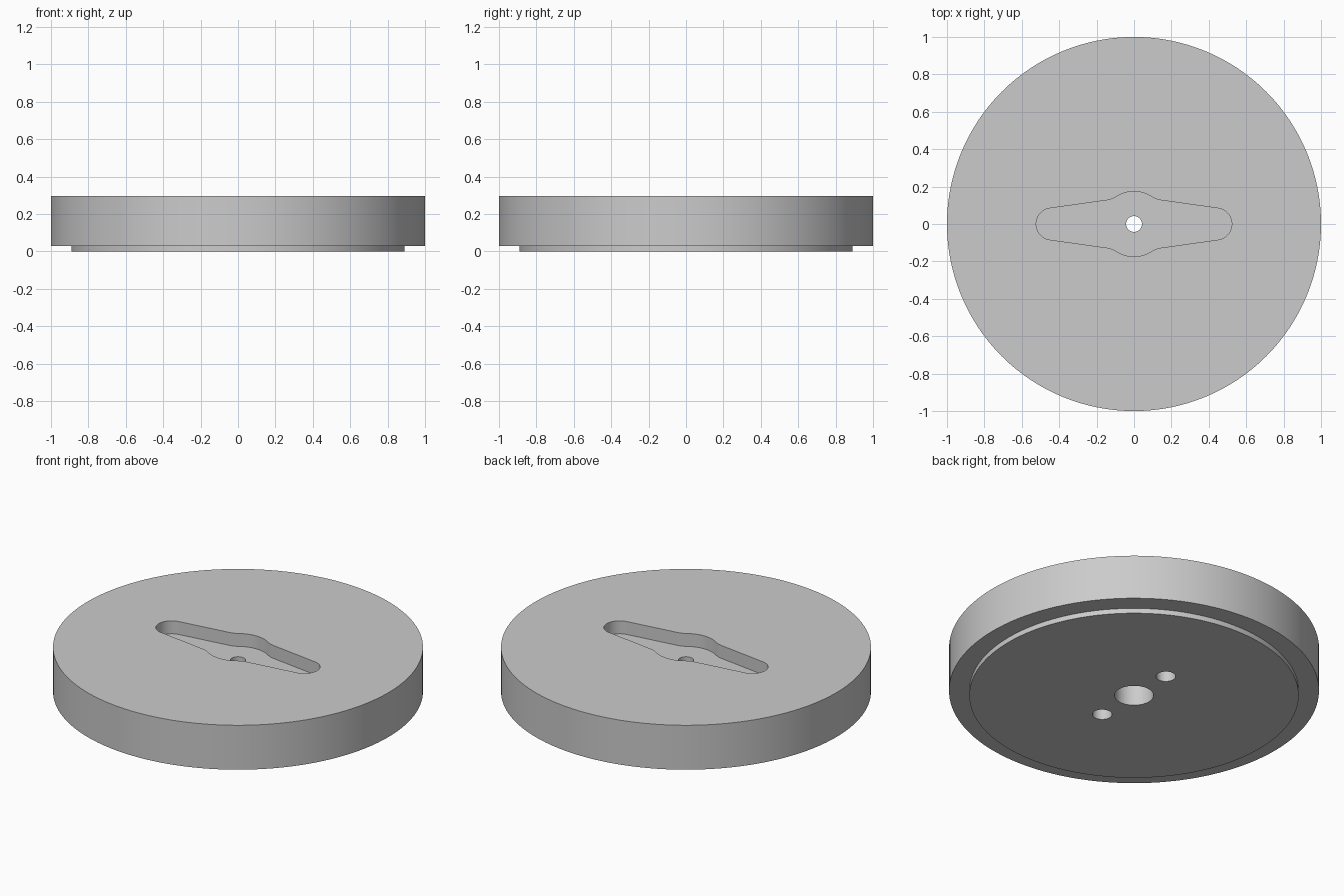
import bpy, bmesh
from math import sin, cos, pi, radians

if "Cube" in bpy.data.objects:
    bpy.data.objects.remove(bpy.data.objects["Cube"])

TOP, SLOT_FLOOR, HOLE_TOP = 0.295, 0.218, 0.14
SEGMENTS = 128

grey = bpy.data.materials.new("plain grey")
grey.use_nodes = True
grey.diffuse_color = (0.6, 0.6, 0.6, 1)
grey.node_tree.nodes["Principled BSDF"].inputs["Base Color"].default_value = (0.6, 0.6, 0.6, 1)


def make_object(name, bm):
    bmesh.ops.recalc_face_normals(bm, faces=bm.faces)
    mesh = bpy.data.meshes.new(name)
    bm.to_mesh(mesh)
    bm.free()
    mesh.materials.append(grey)
    obj = bpy.data.objects.new(name, mesh)
    bpy.context.collection.objects.link(obj)
    return obj


def lathe(name, profile):
    """Spin a closed (radius, z) profile around the z axis."""
    bm = bmesh.new()
    rings = []
    for i in range(SEGMENTS):
        a = 2 * pi * i / SEGMENTS
        rings.append([bm.verts.new((r * cos(a), r * sin(a), z)) for r, z in profile])
    n = len(profile)
    for i in range(SEGMENTS):
        here, there = rings[i], rings[(i + 1) % SEGMENTS]
        for j in range(n):
            k = (j + 1) % n
            bm.faces.new((here[j], there[j], there[k], here[k]))
    return make_object(name, bm)


def prism(name, outline, bottom, top):
    """Extrude a closed outline between two heights."""
    bm = bmesh.new()
    face = bm.faces.new([bm.verts.new((x, y, bottom)) for x, y in outline])
    result = bmesh.ops.extrude_face_region(bm, geom=[face])
    verts = [v for v in result["geom"] if isinstance(v, bmesh.types.BMVert)]
    bmesh.ops.translate(bm, verts=verts, vec=(0, 0, top - bottom))
    return make_object(name, bm)


def arc(cx, cy, r, start, end, steps):
    angles = [radians(start + (end - start) * i / steps) for i in range(steps + 1)]
    return [(cx + r * cos(a), cy + r * sin(a)) for a in angles]


# Stepped disc with a centre hole, widened from below
disc = lathe("round_disc", [
    (0.042, TOP), (1, TOP), (1, 0.03), (0.89, 0.03),
    (0.89, 0), (0.105, 0), (0.105, HOLE_TOP), (0.042, HOLE_TOP)])

# Slot outline: tapered arms with round ends and a round hub, mirrored by quarter
quarter = arc(0.438, 0, 0.085, 0, 82, 14)
quarter += [(0.145, 0.127), (0.126, 0.131), (0.112, 0.137)]
quarter += arc(0, 0, 0.174, 56, 90, 8)
half = quarter + [(-x, y) for x, y in reversed(quarter[:-1])]
outline = half + [(x, -y) for x, y in reversed(half[1:-1])]
cutters = [prism("slot_cutter", outline, SLOT_FLOOR, TOP + 0.1)]

# Two blind holes in the underside
for side in (-1, 1):
    circle = arc(0, side * 0.268, 0.053, 0, 360, 40)[:-1]
    cutters.append(prism("pin_hole_cutter", circle, -0.1, HOLE_TOP))

# Cut the recesses, then drop the cutters
bpy.ops.object.select_all(action="DESELECT")
bpy.context.view_layer.objects.active = disc
disc.select_set(True)
for cutter in cutters:
    cutter.hide_render = True
    mod = disc.modifiers.new(cutter.name, "BOOLEAN")
    mod.operation = "DIFFERENCE"
    mod.solver = "EXACT"
    mod.object = cutter
    bpy.ops.object.modifier_apply(modifier=mod.name)
    bpy.data.objects.remove(cutter)

bpy.ops.object.shade_smooth_by_angle(angle=radians(30))
